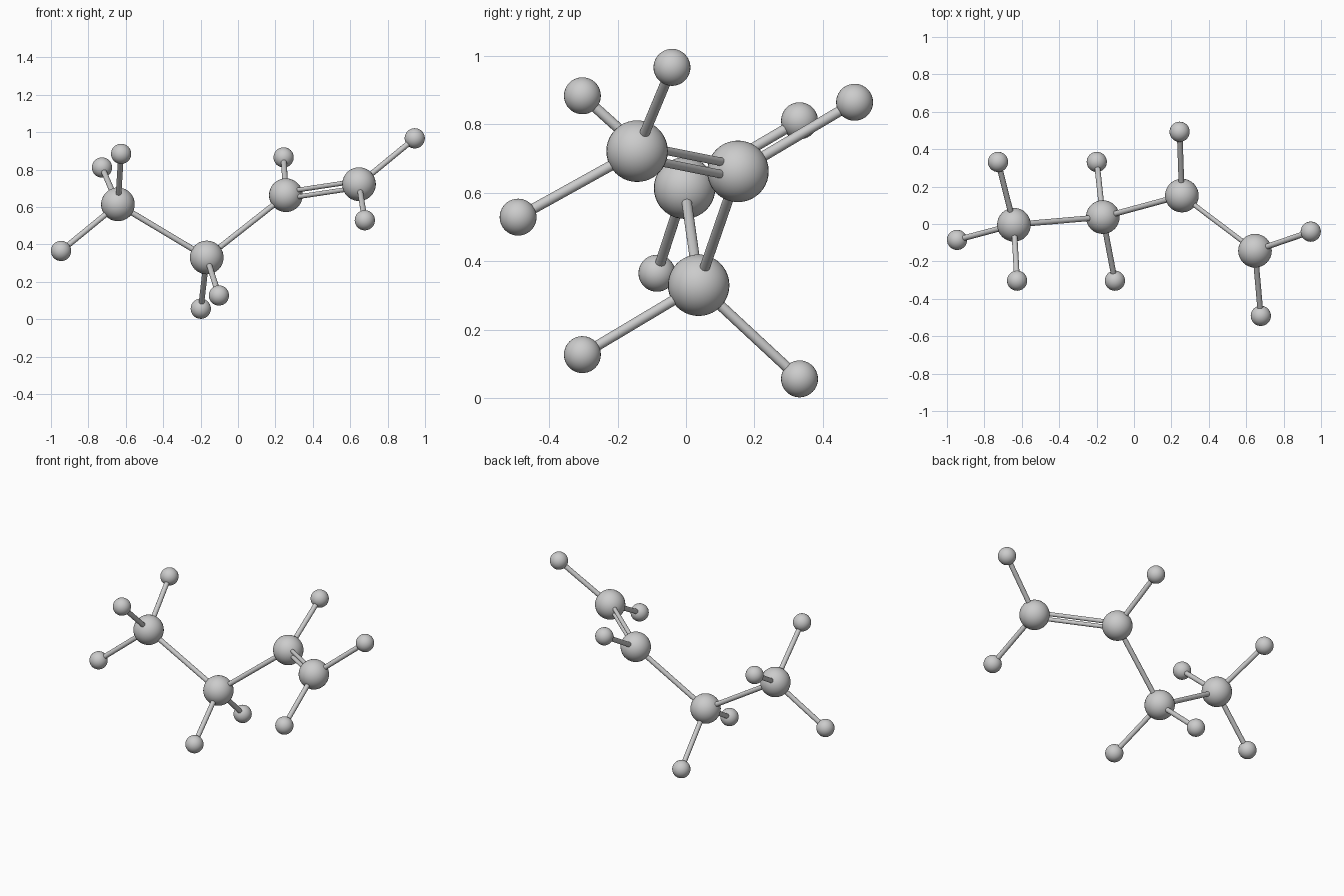
import bpy
from mathutils import Vector

if "Cube" in bpy.data.objects:
    bpy.data.objects.remove(bpy.data.objects["Cube"])

BIG_R, SMALL_R = 0.09, 0.054
ROD_R, TWIN_R, TWIN_GAP = 0.015, 0.0125, 0.018

# Large ball centres along the chain
large = [Vector(p) for p in [(-0.642, -0.004, 0.614), (-0.167, 0.037, 0.330),
                             (0.256, 0.152, 0.663), (0.647, -0.143, 0.722)]]

# Small balls: index of the parent large ball, centre
small = [(0, (-0.946, -0.085, 0.365)), (0, (-0.727, 0.332, 0.811)), (0, (-0.625, -0.303, 0.884)),
         (1, (-0.199, 0.332, 0.056)), (1, (-0.102, -0.303, 0.127)),
         (2, (0.244, 0.493, 0.865)),
         (3, (0.945, -0.041, 0.967)), (3, (0.678, -0.491, 0.529))]


def ball(name, centre, radius):
    bpy.ops.mesh.primitive_uv_sphere_add(segments=32, ring_count=20, radius=radius, location=centre)
    bpy.context.object.name = name
    bpy.ops.object.shade_smooth()


def rod(name, a, b, radius):
    d = b - a
    bpy.ops.mesh.primitive_cylinder_add(vertices=20, radius=radius, depth=d.length, location=(a + b) / 2)
    ob = bpy.context.object
    ob.name = name
    ob.rotation_euler = d.to_track_quat('Z', 'Y').to_euler()
    bpy.ops.object.shade_smooth_by_angle()


# Balls
for i, c in enumerate(large):
    ball(f"large_ball_{i + 1}", c, BIG_R)
for i, (parent, p) in enumerate(small):
    ball(f"small_ball_{i + 1}", Vector(p), SMALL_R)
    rod(f"outer_rod_{i + 1}", large[parent], Vector(p), ROD_R)

# Single rods of the chain
for i in range(2):
    rod(f"chain_rod_{i + 1}", large[i], large[i + 1], ROD_R)

# Double rod, one bar above the other
d = (large[3] - large[2]).normalized()
up = d.cross(Vector((0, 0, 1))).cross(d).normalized()
for name, s in (("upper", 1), ("lower", -1)):
    off = up * TWIN_GAP * s
    rod(f"double_rod_{name}", large[2] + off, large[3] + off, TWIN_R)
